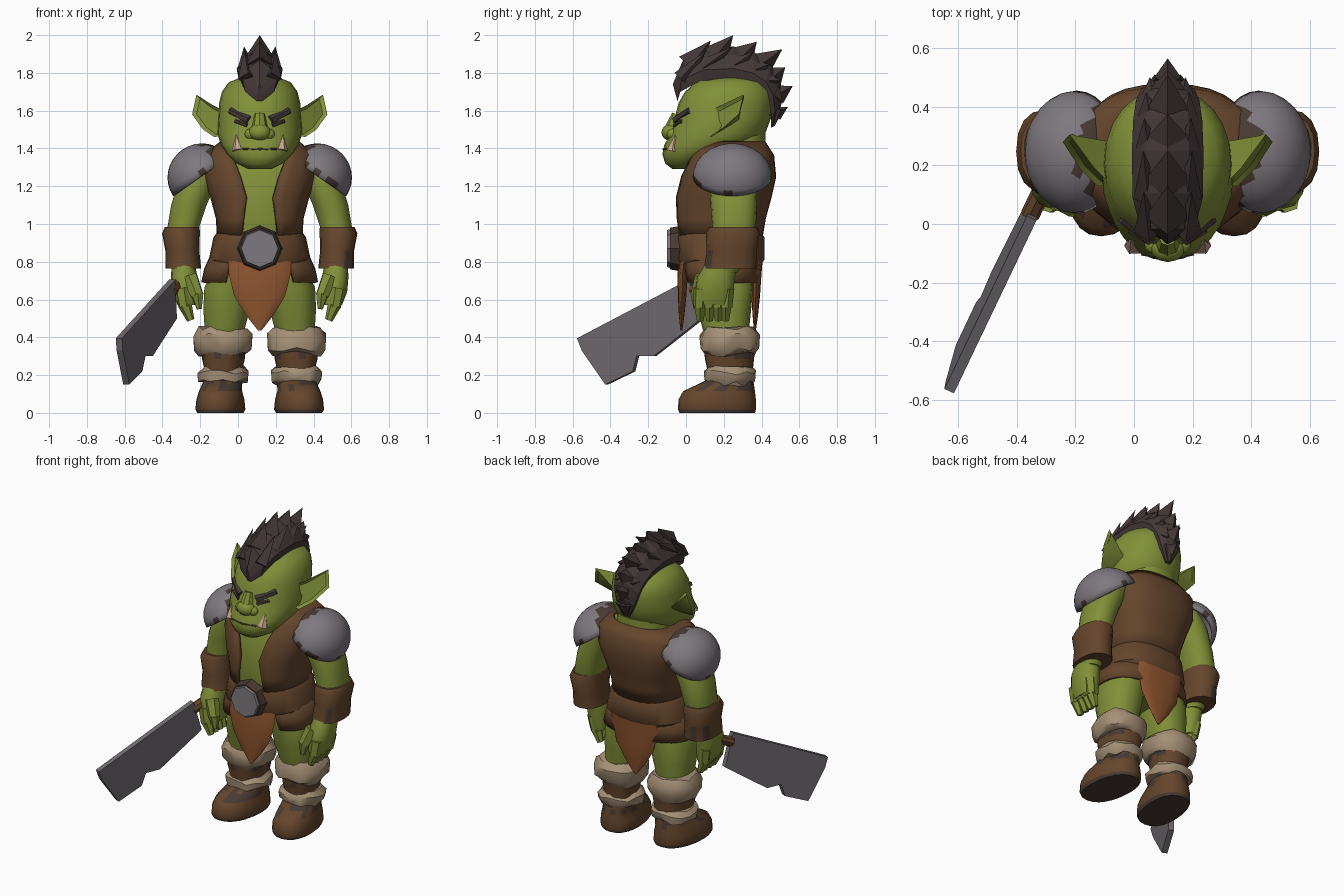
import bpy, bmesh, random
from math import sin, cos, pi, radians
from mathutils import Vector, Matrix

random.seed(4)
if "Cube" in bpy.data.objects:
    bpy.data.objects.remove(bpy.data.objects["Cube"])

CX = 0.115  # the body stands beside the centre, because the cleaver sticks out
SIDES = (("left", 1), ("right", -1))


def material(name, *rgb):
    m = bpy.data.materials.new(name)
    m.use_nodes = True
    m.diffuse_color = (*rgb, 1)
    m.node_tree.nodes["Principled BSDF"].inputs["Base Color"].default_value = (*rgb, 1)
    return m


SKIN = material("green skin", .22, .28, .04)
HAIR = material("dark hair", .058, .04, .04)
LEATHER = material("brown leather", .13, .06, .025)
CLOTH = material("rust cloth", .27, .09, .028)
METAL = material("grey metal", .21, .19, .21)
BLADE = material("blade steel", .165, .15, .165)
FUR = material("pale fur", .38, .28, .18)
DARK = material("dark grime", .065, .042, .034)
TUSK = material("tusk", .55, .37, .27)
smooth_parts = []


def P(s, x, y, z):
    return Vector((CX + s * x, y, z))


def finish(bm, name, *mats, solid=0, smooth=True):
    bmesh.ops.remove_doubles(bm, verts=bm.verts, dist=.0005)
    bmesh.ops.recalc_face_normals(bm, faces=bm.faces)
    me = bpy.data.meshes.new(name)
    bm.to_mesh(me)
    bm.free()
    for m in mats:
        me.materials.append(m)
    ob = bpy.data.objects.new(name, me)
    bpy.context.collection.objects.link(ob)
    if solid:
        mod = ob.modifiers.new("thickness", "SOLIDIFY")
        mod.thickness, mod.offset = solid, 0
    if smooth:
        smooth_parts.append(ob)


def bridge(bm, a, b):
    for k in range(len(a)):
        j = (k + 1) % len(a)
        bm.faces.new((a[k], a[j], b[j], b[k]))


def loft(rings, s=1, n=18, p=2.3, gap=None, splay=0):
    """Rings are (z, x offset, x radius, front y, back y); a gap opens the front."""
    bm = bmesh.new()
    power = lambda v: (1 if v > 0 else -1) * abs(v) ** (2 / p)
    rows = []
    for i, (z, x, rx, yf, yb) in enumerate(rings):
        g = radians(gap[i]) if gap else 0
        row = []
        for k in range(n + bool(gap)):
            a = -pi / 2 + g + (2 * pi - 2 * g) * k / n
            y = (yf + yb) / 2 + (yb - yf) / 2 * power(sin(a))
            row.append(bm.verts.new(P(s, x + rx * power(cos(a)) + splay * (.2 - y), y, z)))
        rows.append(row)
    for a, b in zip(rows, rows[1:]):
        bridge(bm, a, b)
    if gap:
        bmesh.ops.delete(bm, geom=[f for f in bm.faces
                                   if sum(v in row[:1] + row[-1:] for row in rows for v in f.verts) == 4],
                         context="FACES")
    else:
        bm.faces.new(rows[0])
        bm.faces.new(rows[-1])
    return bm


def cone(bm, a, b, r1, r2, n=8):
    d = b - a
    mat = Matrix.Translation((a + b) / 2) @ d.to_track_quat("Z", "Y").to_matrix().to_4x4()
    bmesh.ops.create_cone(bm, cap_ends=True, segments=n, radius1=r1, radius2=r2,
                          depth=d.length, matrix=mat)


def rod(name, mat, *args, smooth=False):
    bm = bmesh.new()
    cone(bm, *args)
    finish(bm, name, mat, smooth=smooth)


def ball(bm, c, rx, ry, rz):
    mat = Matrix.Translation(c) @ Matrix.Diagonal((rx, ry, rz, 1))
    bmesh.ops.create_uvsphere(bm, u_segments=12, v_segments=8, radius=1, matrix=mat)


# Head, neck and nose
finish(loft([(1.29, 0, .06, -.07, .06), (1.32, 0, .12, -.11, .12), (1.37, 0, .175, -.125, .25),
             (1.42, 0, .205, -.115, .36), (1.48, 0, .225, -.08, .42), (1.56, 0, .22, -.06, .45),
             (1.64, 0, .215, -.04, .46), (1.7, 0, .2, -.005, .455), (1.75, 0, .165, .05, .42),
             (1.78, 0, .09, .12, .34)], n=24, p=2.15), "head", SKIN)
finish(loft([(1.28, 0, .19, .06, .42), (1.5, 0, .16, .1, .42)]), "neck", SKIN)
bm = bmesh.new()
ball(bm, P(1, 0, -.08, 1.485), .06, .05, .045)
cone(bm, P(1, 0, -.075, 1.49), P(1, 0, -.045, 1.58), .045, .03)
for _, s in SIDES:
    ball(bm, P(s, .05, -.07, 1.475), .03, .032, .03)
finish(bm, "nose", SKIN)

# Face details and ears
for side, s in SIDES:
    rod(side + "_brow", HAIR, P(s, .155, .018, 1.6), P(s, .055, -.052, 1.548), .018, .025, 6)
    rod(side + "_eye", DARK, P(s, .13, -.022, 1.545), P(s, .065, -.06, 1.522), .01, .012, 6)
    rod(side + "_mouth_line", DARK, P(s, 0, -.119, 1.395), P(s, .09, -.103, 1.398), .006, .005, 6)
    rod(side + "_tusk", TUSK, P(s, .115, -.072, 1.39), P(s, .125, -.056, 1.475), .034, 0, 6)
    outline = [(.19, .13, 1.6), (.25, .19, 1.63), (.335, .305, 1.685), (.358, .28, 1.58),
               (.3, .19, 1.5), (.24, .13, 1.46), (.19, .13, 1.47)]
    bm = bmesh.new()
    rim = [bm.verts.new(P(s, *p)) for p in outline]
    root = bm.verts.new(P(s, .19, .28, 1.55))
    front = bm.faces.new(rim)
    for a, b in zip(rim, rim[1:] + rim[:1]):
        bm.faces.new((b, a, root))
    bmesh.ops.recalc_face_normals(bm, faces=bm.faces)
    bmesh.ops.inset_individual(bm, faces=[front], thickness=.018, depth=-.015)
    finish(bm, side + "_ear", SKIN)

# Mohawk: a crest swept over the skull, with swept-back spikes
inner = [(-.045, 1.65), (-.03, 1.7), (.08, 1.76), (.25, 1.76), (.35, 1.74), (.41, 1.7),
         (.44, 1.64), (.45, 1.58), (.45, 1.51)]
outer = [(-.07, 1.74), (-.015, 1.87), (.11, 1.92), (.25, 1.94), (.36, 1.91), (.45, 1.85),
         (.5, 1.76), (.51, 1.65), (.47, 1.52)]
tips = [(.13, 1.97), (.25, 2), (.375, 1.965), (.51, 1.925), (.525, 1.83), (.565, 1.73), (.54, 1.62)]
widths = [.015, .09, .12, .122, .118, .108, .09, .065, .02]
section = [(-.85, 0), (-1, .35), (-.6, .75), (0, 1), (.6, .75), (1, .35), (.85, 0)]
bm = bmesh.new()
rows = []
for a, b, w in zip(inner, outer, widths):
    a, b = P(1, 0, *a), P(1, 0, *b)
    rows.append([bm.verts.new(a.lerp(b, t) + Vector((u * w, 0, 0))) for u, t in section])
for a, b in zip(rows, rows[1:]):
    bridge(bm, a, b)
bm.faces.new(rows[0])
bm.faces.new(rows[-1])
for i, tip in enumerate(tips, 2):
    base, a, b = [P(1, 0, *point) for point in (inner[i - 1], outer[i - 1], outer[i])]
    cone(bm, a.lerp(b, .5).lerp(base, .3), P(1, 0, *tip), .4 * widths[i] + .03, 0, 4)
    for _, s in SIDES:
        shift = Vector((s * widths[i], 0, 0))
        cone(bm, base.lerp(a, .4) + shift * .55, b + shift * .68, .05, 0, 4)
finish(bm, "mohawk", HAIR, smooth=False)

# Torso and open vest
finish(loft([(.62, 0, .14, .06, .33), (.72, 0, .2, .02, .35), (.95, 0, .2, -.015, .37),
             (1.1, 0, .225, -.025, .41), (1.25, 0, .27, 0, .45), (1.37, 0, .27, .04, .43),
             (1.42, 0, .17, .08, .4)], n=24, p=2.6), "torso", SKIN)
finish(loft([(.94, 0, .215, -.035, .395), (1.03, 0, .22, -.045, .41), (1.14, 0, .25, -.045, .44),
             (1.25, 0, .285, -.02, .465), (1.36, 0, .285, .025, .455), (1.43, 0, .2, .075, .41)],
            n=28, p=2.6, gap=[20, 17, 11, 15, 24, 30]), "vest", LEATHER, solid=.025)

# Belt, buckle, hip flaps and loincloth
finish(loft([(.79, 0, .255, -.035, .4), (.81, 0, .27, -.045, .415), (.93, 0, .245, -.05, .415),
             (.95, 0, .23, -.04, .4)], n=24, p=2.6), "belt", LEATHER)
rod("buckle_rim", DARK, P(1, 0, -.02, .87), P(1, 0, -.085, .87), .122, .11, 8)
rod("buckle", METAL, P(1, 0, -.02, .87), P(1, 0, -.1, .87), .12, .098, 8)
finish(loft([(.69, 0, .3, -.01, .385), (.76, 0, .285, -.02, .385), (.86, 0, .24, -.02, .38)],
            n=24, p=2.5, gap=[32, 30, 28]), "hip_flaps", LEATHER, solid=.02)
for name, y in (("front_loincloth", -.045), ("back_loincloth", .345)):
    finish(loft([(z, 0, rx, y + d, y + d + t) for z, rx, d, t in
                 ((.82, .165, .012, .05), (.74, .165, 0, .055), (.62, .135, .002, .045),
                  (.52, .075, .007, .03), (.435, .008, .015, .01))], n=12, p=2), name, CLOTH)

for side, s in SIDES:
    # Shoulder plate with a worn inner rim
    bm = bmesh.new()
    bmesh.ops.create_uvsphere(bm, u_segments=28, v_segments=16, radius=1)
    bmesh.ops.delete(bm, geom=[v for v in bm.verts if v.co.z < -.05], context="VERTS")
    for f in bm.faces:
        c = f.calc_center_median()
        worn_inside = c.x * s < -.5 - random.random() * .2
        f.material_index = int(worn_inside or (c.z < .2 and random.random() < .25))
    bm.transform(Matrix.Translation(P(s, .31, .245, 1.25))
                 @ Matrix.Rotation(s * radians(35), 4, "Y") @ Matrix.Diagonal((.17, .2, .165, 1)))
    finish(bm, side + "_shoulder_plate", METAL, DARK, solid=.02)

    # Arm, bracer and hand
    finish(loft([(1.36, .25, .08, .15, .37), (1.25, .32, .105, .12, .38),
                 (1.1, .375, .095, .13, .375), (.98, .405, .085, .14, .37),
                 (.8, .405, .07, .12, .31), (.74, .4, .06, .1, .27)], s), side + "_arm", SKIN)
    bm = loft([(.985, .41, .092, .125, .375), (.95, .417, .1, .105, .39),
               (.86, .41, .09, .11, .375), (.765, .405, .095, .095, .37)], s, n=16)
    for f in bm.faces:
        f.material_index = int(.8 < f.calc_center_median().z < .9 and random.random() < .12)
    finish(bm, side + "_bracer", LEATHER, DARK)
    bm = loft([(.8, .405, .06, .11, .27), (.72, .4, .07, .06, .26), (.64, .395, .068, .05, .25),
               (.57, .385, .05, .055, .24)], s, n=12)
    for y in (.08, .13, .175, .215):
        cone(bm, P(s, .41, y, .66), P(s, .395, y - .005, .56), .042, .036, 6)
        cone(bm, P(s, .395, y - .005, .57), P(s, .365, y - .005, .49), .036, .02, 6)
    cone(bm, P(s, .37, .09, .72), P(s, .33, .06, .62), .045, .036, 6)
    cone(bm, P(s, .33, .06, .63), P(s, .32, .055, .55), .036, .015, 6)
    finish(bm, side + "_hand", SKIN)

    # Leg
    finish(loft([(.82, .11, .12, .02, .35), (.66, .165, .13, .04, .355), (.55, .175, .125, .06, .345),
                 (.4, .19, .1, .1, .33)], s), side + "_leg", SKIN)

    # Boot with dark sole and grime next to the two fur bands
    bm = loft([(0, .205, .12, -.035, .365), (.018, .205, .13, -.042, .37), (.07, .205, .125, -.04, .37),
               (.115, .205, .112, -.015, .365), (.15, .2, .105, .06, .36), (.175, .197, .1, .11, .355),
               (.24, .195, .102, .11, .355), (.285, .195, .112, .1, .36), (.36, .195, .12, .095, .37)],
              s, n=22, splay=.09)
    for f in bm.faces:
        z = f.calc_center_median().z
        grimy = .13 < z < .17 or z > .29
        f.material_index = int(z < .01 or (grimy and random.random() < .4))
    finish(bm, side + "_boot", LEATHER, DARK)
    for name, z, h, r in (("_fur_cuff", .31, .14, .16), ("_fur_band", .155, .085, .138)):
        bm = loft([(z + h * t, .195, r * k, .232 - r * k, .232 + r * k) for t, k in
                   ((0, .82), (.2, .97), (.7, 1), (1, .82))], s, n=14)
        for v in bm.verts:
            v.co.z += random.uniform(-.014, .014)
        finish(bm, side + name, FUR)

# Cleaver held in the right hand
profile = [(.02, .705), (-.57, .395), (-.545, .33), (-.42, .15), (-.275, .22), (-.255, .3),
           (-.165, .3), (.09, .5)]
across = Vector((.91, -.41, 0)) * .036
bm = bmesh.new()
near, far = [[bm.verts.new(Vector((-.365 + .425 * (y - .03) - .1 * (.5 - z), y, z)) + across * t)
              for y, z in profile] for t in (-.5, .5)]
bm.faces.new(near)
bm.faces.new(far)
bridge(bm, near, far)
finish(bm, "cleaver_blade", BLADE, smooth=False)
rod("cleaver_handle", LEATHER, Vector((-.355, .03, .645)), Vector((-.26, .23, .745)), .033, .03, 8,
    smooth=True)

# Smooth shading with sharp creases
bpy.ops.object.select_all(action="DESELECT")
for ob in smooth_parts:
    ob.select_set(True)
bpy.context.view_layer.objects.active = smooth_parts[0]
bpy.ops.object.shade_smooth_by_angle(angle=radians(40))
